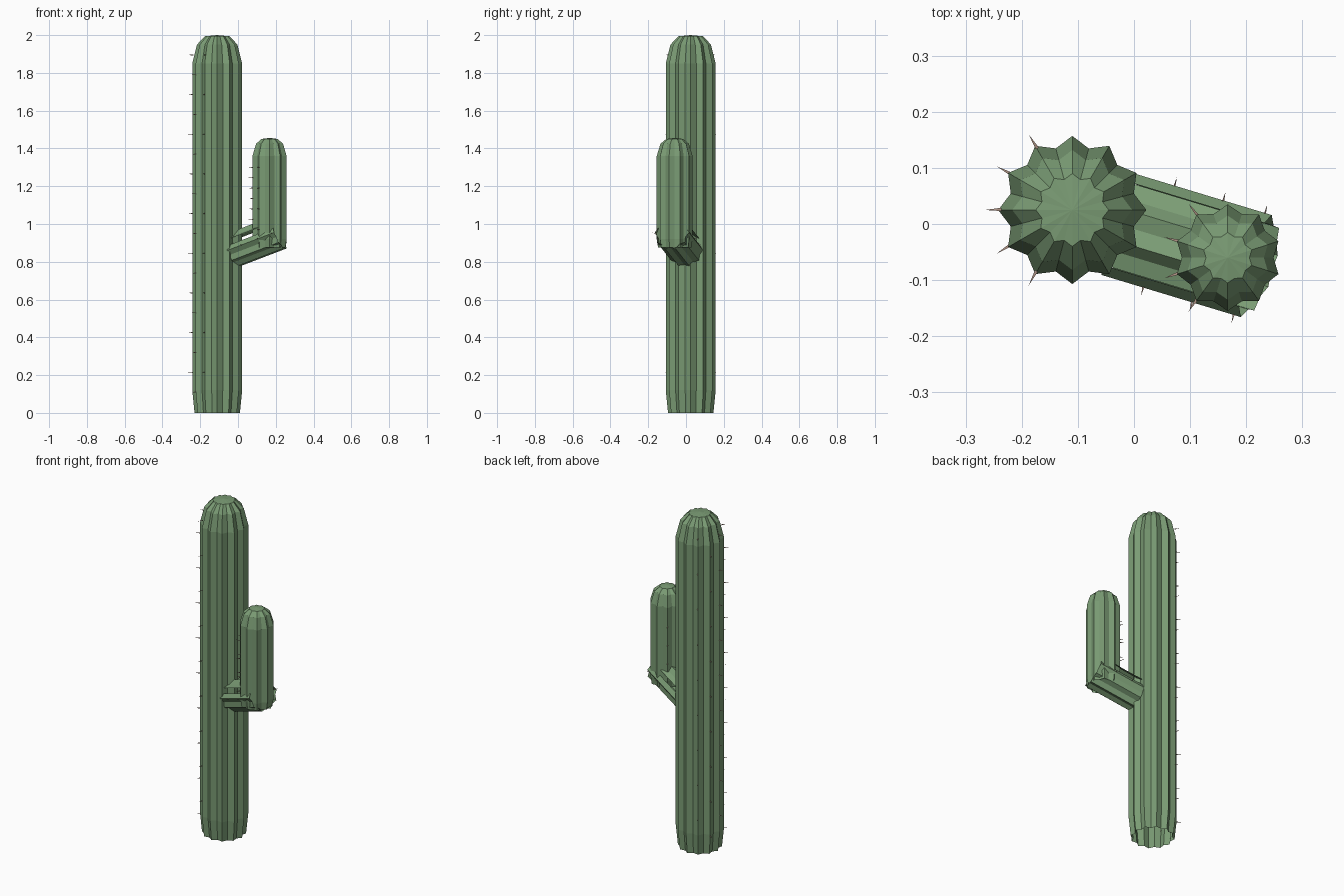
import bpy, bmesh, math
from mathutils import Vector

if "Cube" in bpy.data.objects:
    bpy.data.objects.remove(bpy.data.objects["Cube"])


def material(name, colour):
    m = bpy.data.materials.new(name)
    m.use_nodes = True
    m.diffuse_color = colour
    m.node_tree.nodes["Principled BSDF"].inputs["Base Color"].default_value = colour
    return m


GREEN = material("cactus green", (0.195, 0.33, 0.175, 1))
SPINE = material("spine brown", (0.36, 0.25, 0.2, 1))
VALLEY = 0.86  # groove radius relative to rib radius


def finish(bm, name, mat):
    mesh = bpy.data.meshes.new(name)
    bm.to_mesh(mesh)
    bm.free()
    mesh.materials.append(mat)
    ob = bpy.data.objects.new(name, mesh)
    bpy.context.collection.objects.link(ob)
    return ob


def ribbed_body(name, ribs, rings, frame, cap=False, skip=()):
    """Star-section tube; rings are (centre, radius), frame is (right, up)."""
    bm = bmesh.new()
    n = ribs * 2
    loops = []
    for centre, radius in rings:
        loop = []
        for i in range(n):
            a = math.pi * i / ribs + frame[2]
            r = radius * (VALLEY if i % 2 else 1)
            loop.append(bm.verts.new(centre + frame[0] * r * math.cos(a) + frame[1] * r * math.sin(a)))
        loops.append(loop)
    for low, high in zip(loops, loops[1:]):
        for i in range(n):
            if i not in skip:
                j = (i + 1) % n
                bm.faces.new((low[i], low[j], high[j], high[i]))
    if cap:
        top = bm.verts.new(rings[-1][0] + Vector((0, 0, 0.006)))
        for i in range(n):
            bm.faces.new((loops[-1][i], loops[-1][(i + 1) % n], top))
    return finish(bm, name, GREEN)


def add_spine(bm, base, direction, length=0.026, radius=0.004):
    # Slim three-sided thorn, sunk slightly into the rib
    d = direction.normalized()
    side = d.cross(Vector((0, 0, 1))).normalized()
    up = side.cross(d)
    ring = [bm.verts.new(base - d * 0.004 + (side * math.cos(a) + up * math.sin(a)) * radius)
            for a in (0, math.tau / 3, 2 * math.tau / 3)]
    tip = bm.verts.new(base + d * length)
    for i in range(3):
        bm.faces.new((ring[i], ring[(i + 1) % 3], tip))
    bm.faces.new(ring[::-1])


def spine_columns(name, centre, radius, degrees, start, step, stop):
    bm = bmesh.new()
    for k, deg in enumerate(degrees):
        a = math.radians(deg)
        out = Vector((math.cos(a), math.sin(a), 0))
        z = start + (step / 2 if k % 2 == 0 else 0)
        while z < stop:
            add_spine(bm, centre + out * radius + Vector((0, 0, z)), out)
            z += step
    return finish(bm, name, SPINE)


X, Y, Z = Vector((1, 0, 0)), Vector((0, 1, 0)), Vector((0, 0, 1))

# Main trunk, open underneath
trunk_at = Vector((-0.11, 0.025, 0))
trunk_profile = [(0, 0.12), (0.12, 0.132), (1.85, 0.132), (1.95, 0.107), (1.994, 0.065)]
ribbed_body("trunk", 12, [(trunk_at + Z * z, r) for z, r in trunk_profile], (X, Y, 0), cap=True)

# Upright arm
arm_at = Vector((0.167, -0.06, 0))
arm_profile = [(0.875, 0.088), (0.92, 0.095), (1.36, 0.095), (1.425, 0.075), (1.45, 0.045)]
ribbed_body("arm", 10, [(arm_at + Z * z, r) for z, r in arm_profile], (X, Y, math.pi / 10), cap=True)

# Sloping connector with open slots beside its upper ribs
start, end = Vector((-0.03, 0, 0.86)), Vector((0.218, -0.075, 0.955))
axis = (end - start).normalized()
right = axis.cross(Z).normalized()
up = right.cross(axis)
ribbed_body("arm_connector", 10, [(start, 0.095), (end, 0.095)], (right, up, 0), skip=(1, 8))

# Spines on the trunk and arm
spine_columns("trunk_spines", trunk_at, 0.13, (120, 150, 180, 210, 240), 0.11, 0.21, 1.9)
bpy.data.objects["trunk_spines"].data.update()
spine_columns("arm_spines", arm_at, 0.093, (126, 162, 198, 234), 0.97, 0.11, 1.34)

# Spines along the connector's sides
bm = bmesh.new()
for sign in (-1, 1):
    for t in (0.3, 0.65, 0.95):
        out = right * sign
        add_spine(bm, start.lerp(end, t) + out * 0.093, out + Z * 0.2, 0.018, 0.003)
finish(bm, "connector_spines", SPINE)
